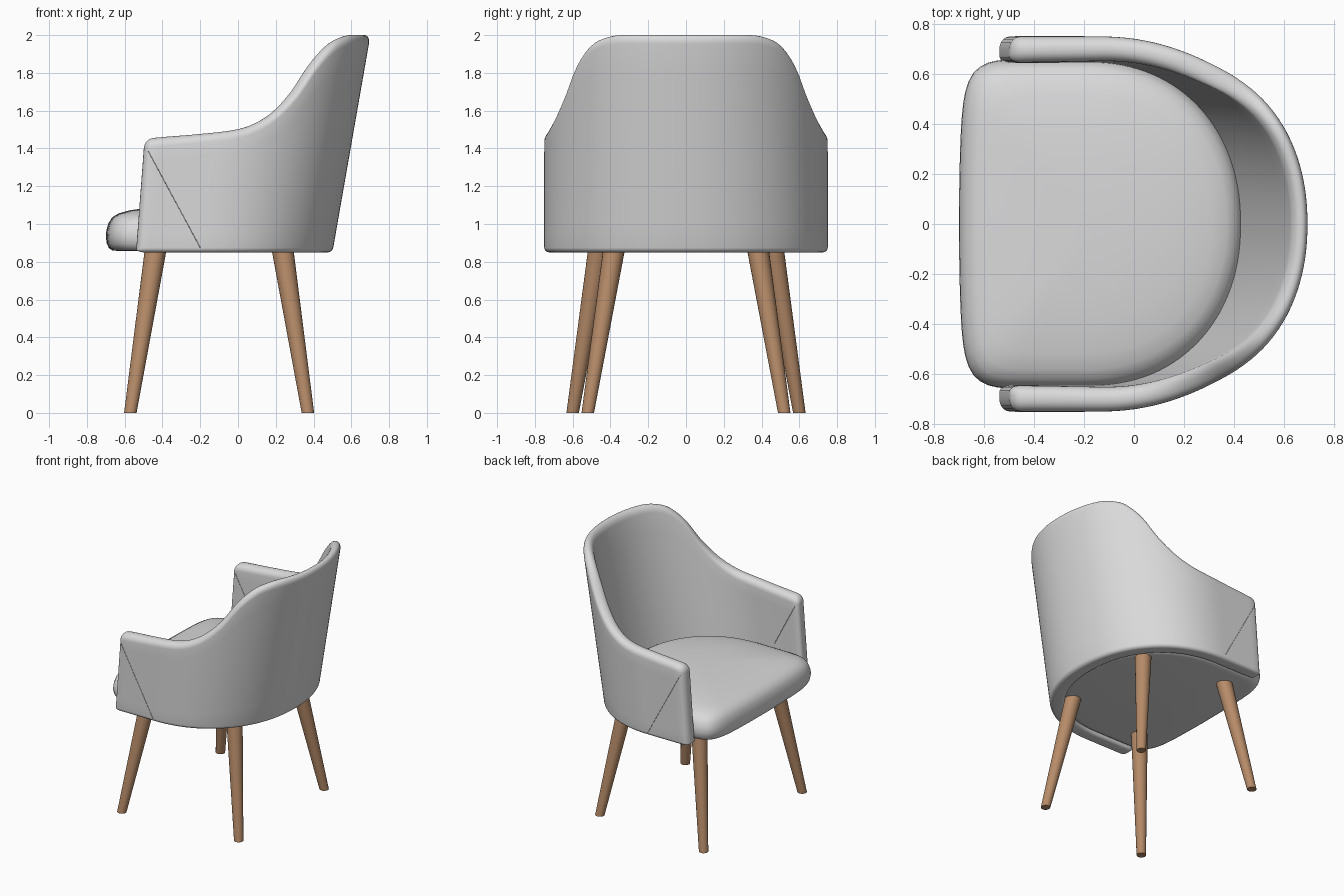
import bpy, bmesh, math
from mathutils import Vector

if "Cube" in bpy.data.objects:
    bpy.data.objects.remove(bpy.data.objects["Cube"])

def material(name, rgb):
    m = bpy.data.materials.new(name)
    m.diffuse_color = (*rgb, 1)
    m.use_nodes = True
    m.node_tree.nodes["Principled BSDF"].inputs["Base Color"].default_value = m.diffuse_color
    return m

fabric = material("grey fabric", (0.70, 0.70, 0.71))
wood = material("warm wood", (0.47, 0.26, 0.14))

def finish(name, rings, mat, angle=50):
    """Skin equal-length closed rings, cap both ends, smooth."""
    bm = bmesh.new()
    vr = [[bm.verts.new(p) for p in r] for r in rings]
    n = len(vr[0])
    for a, b in zip(vr, vr[1:]):
        for i in range(n):
            j = (i + 1) % n
            bm.faces.new((a[i], a[j], b[j], b[i]))
    bm.faces.new(vr[0][::-1])
    bm.faces.new(vr[-1])
    bmesh.ops.recalc_face_normals(bm, faces=bm.faces)
    me = bpy.data.meshes.new(name)
    bm.to_mesh(me)
    bm.free()
    me.materials.append(mat)
    ob = bpy.data.objects.new(name, me)
    bpy.context.collection.objects.link(ob)
    bpy.ops.object.select_all(action='DESELECT')
    ob.select_set(True)
    bpy.context.view_layer.objects.active = ob
    bpy.ops.object.shade_smooth_by_angle(angle=math.radians(angle))
    return ob

# --- wraparound shell: arms and back in one ---
Z0, T, CX, AX, BY, FRONT, N = 0.85, 0.105, -0.2, 0.70, 0.75, -0.54, 2.15
RIM = [(-0.54, 1.445), (-0.5, 1.455), (-0.28, 1.475), (-0.08, 1.50), (0.02, 1.535), (0.11, 1.60),
       (0.195, 1.71), (0.265, 1.85), (0.335, 1.95), (0.385, 1.985), (0.43, 2.0), (0.51, 2.0)]

def rim(x):
    """Smooth interpolation of the rim height."""
    k = max(i for i in range(len(RIM) - 1) if RIM[i][0] <= x + 1e-6)
    def slope(i):
        a, b = RIM[max(i - 1, 0)], RIM[min(i + 1, len(RIM) - 1)]
        return (b[1] - a[1]) / (b[0] - a[0])
    (x0, y0), (x1, y1) = RIM[k], RIM[k + 1]
    h = x1 - x0
    t = (x - x0) / h
    return ((2*t**3 - 3*t**2 + 1) * y0 + (t**3 - 2*t**2 + t) * h * slope(k)
            + (3*t**2 - 2*t**3) * y1 + (t**3 - t**2) * h * slope(k + 1))

def lean(bx, z):
    """Walls lean backwards, more at the back than at the arm fronts."""
    return (0.075 + 0.10 * (bx - FRONT) / 1.04) * (z - Z0)

def thin(bx, z):
    """The wall gets thinner towards the top of the back."""
    return 1 - 0.36 * (bx - FRONT) / 1.04 * (z - Z0) / 1.15

def arc(ca, cz, r, a0, steps=6):
    return [(ca + r * math.cos(math.radians(a0 - 90 * i / steps)),
             cz + r * math.sin(math.radians(a0 - 90 * i / steps))) for i in range(steps + 1)]

def section(bx, y, nx, ny, e):
    lo, hi, top, bot = 1.3 * e, T - 0.7 * e, rim(bx) - e, Z0 + 0.5 * e
    rt, rb = max(0.048 - e, 0.004), max(0.025 - e, 0.004)
    rows = [i / 8 for i in range(1, 8)]
    za, zb = bot + rb, top - rt
    pts = ([(lo, za + (zb - za) * t) for t in rows] + arc(lo + rt, zb, rt, 180)
           + arc(hi - rt, zb, rt, 90) + [(hi, zb + (za - zb) * t) for t in rows]
           + arc(hi - rb, za, rb, 0) + arc(lo + rb, za, rb, -90))
    return [Vector((bx - nx * a * thin(bx, z) + lean(bx, z), y - ny * a * thin(bx, z), z))
            for a, z in pts]

half = []
R = 0.04
for d in [0, 0.002, 0.007, 0.014, 0.025, 0.04] + [0.04 + 0.3 * i / 8 for i in range(1, 8)]:
    e = R - math.sqrt(max(R * R - max(R - d, 0) ** 2, 0))
    half.append((FRONT + d, BY, 0, 1, e))
for i in range(41):
    a = math.pi / 2 * (1 - i / 40)
    c, s = max(math.cos(a), 0), max(math.sin(a), 0)
    if i == 0:
        c = 0
    k = (c ** N + s ** N) ** (-1 / N)
    c, s = c * k, s * k
    n = Vector((c ** (N - 1) / AX, s ** (N - 1) / BY)).normalized()
    half.append((CX + AX * c, BY * s, n.x, n.y, 0))
cols = half + [(x, -y, nx, -ny, e) for x, y, nx, ny, e in half[-2::-1]]
finish("shell", [section(*c) for c in cols], fabric)

# --- seat cushion: D-shaped plan, domed profile (scale, height) ---
def seat_ring(s, z, n=128):
    out = []
    for i in range(n):
        a = 2 * math.pi * i / n
        c, q = math.cos(a), math.sin(a)
        if c >= 0:
            k = (abs(c) ** N + abs(q) ** N) ** (-1 / N)
            x, y = 0.64 * c * k, 0.66 * q * k
        else:
            k = (abs(c) ** 8 + abs(q) ** 8) ** -0.125
            y = 0.66 * q * k
            x = 0.5 * c * k * (1 - 0.10 * y * y)
        out.append(Vector((-0.14 + (CX + x + 0.14) * s, y * s, z)))
    return out

PROFILE = [(0.9, 0.858), (0.94, 0.861), (0.97, 0.872), (0.99, 0.895), (1, 0.93), (0.995, 0.965),
           (0.975, 1.005), (0.94, 1.035), (0.88, 1.056), (0.78, 1.072), (0.6, 1.087),
           (0.4, 1.096), (0.2, 1.1), (0.03, 1.101)]
finish("seat", [seat_ring(s, z) for s, z in PROFILE], fabric)

# --- tapered splayed legs ---
def tube(name, ends, mat, sides=24):
    rings = [[Vector((x + r * math.cos(2 * math.pi * i / sides),
                      y + r * math.sin(2 * math.pi * i / sides), z)) for i in range(sides)]
             for x, y, z, r in ends]
    return finish(name, rings, mat)

for side, s in (("left", 1), ("right", -1)):
    tube("front_leg_" + side, [(-0.57, s * 0.60, 0, 0.033), (-0.435, s * 0.46, 0.87, 0.058)], wood)
    tube("back_leg_" + side, [(0.37, s * 0.52, 0, 0.033), (0.235, s * 0.38, 0.87, 0.058)], wood)
    # fine diagonal seams outside and inside each arm
    tube("outer_seam_" + side, [(-0.20, s * BY, 0.875, 0.0015), (-0.475, s * BY, 1.385, 0.0015)],
         fabric, 8)
    tube("inner_seam_" + side, [(-0.30, s * (BY - T * thin(-0.30, 1.05)), 1.05, 0.002),
                                (-0.475, s * (BY - T * thin(-0.475, 1.385)), 1.385, 0.002)],
         fabric, 8)
